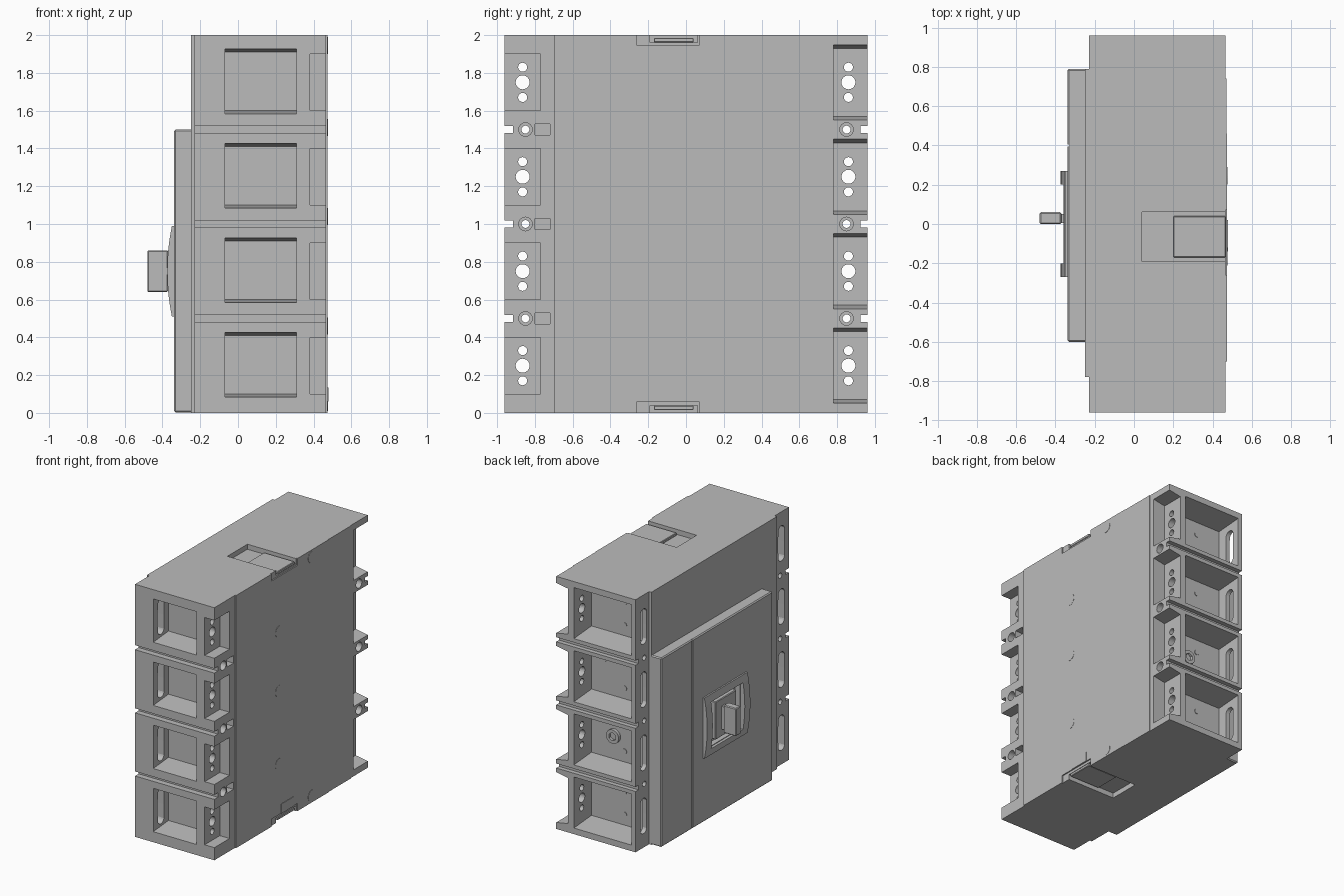
import bpy, bmesh, math
from mathutils import Matrix, Vector

old = bpy.data.objects.get("Cube")
if old:
    bpy.data.objects.remove(old, do_unlink=True)

grey = bpy.data.materials.new("housing grey")
grey.use_nodes = True
colour = (0.5, 0.5, 0.5, 1)
grey.diffuse_color = colour
grey.node_tree.nodes["Principled BSDF"].inputs["Base Color"].default_value = colour

POLES = [0.25 + 0.5 * i for i in range(4)]
GAPS = [0.5, 1.0, 1.5]


def box(bm, x, y, z, axis=None, high=False, shrink=0.0):
    """Box from ranges; optionally one end along an axis is narrowed in z."""
    lo, hi = Vector((x[0], y[0], z[0])), Vector((x[1], y[1], z[1]))
    mid, size = (lo + hi) / 2, hi - lo
    verts = bmesh.ops.create_cube(bm, size=1)["verts"]
    for v in verts:
        v.co = Vector([mid[i] + v.co[i] * size[i] for i in range(3)])
        if axis is not None and (v.co[axis] > mid[axis]) == high:
            v.co.z += shrink if v.co.z < mid.z else -shrink


def rod(bm, axis, x, y, z, r, length, stretch=0.0, sides=24):
    """Cylinder along x or y, stretched along z into a slot if wanted."""
    turn = Matrix.Rotation(math.pi / 2, 4, "Y" if axis == "x" else "X")
    verts = bmesh.ops.create_cone(bm, cap_ends=True, segments=sides, radius1=r,
                                  radius2=r, depth=length, matrix=turn)["verts"]
    for v in verts:
        if abs(v.co.z) > 1e-4:
            v.co.z += math.copysign(stretch, v.co.z)
        v.co += Vector((x, y, z))


def finish(name, bm, bevel=0.0):
    bmesh.ops.recalc_face_normals(bm, faces=bm.faces)
    mesh = bpy.data.meshes.new(name)
    bm.to_mesh(mesh)
    bm.free()
    mesh.materials.append(grey)
    ob = bpy.data.objects.new(name, mesh)
    bpy.context.collection.objects.link(ob)
    if bevel:
        mod = ob.modifiers.new("edge", "BEVEL")
        mod.width, mod.segments = bevel, 1
    return ob


def block(name, x, y, z, bevel=0.0):
    bm = bmesh.new()
    box(bm, x, y, z)
    return finish(name, bm, bevel)


def cut(ob, bm):
    """Subtract the shapes in bm from ob and bake the result."""
    cutter = finish("cutter", bm)
    cutter.hide_render = True
    mod = ob.modifiers.new("cut", "BOOLEAN")
    mod.operation, mod.solver, mod.object = "DIFFERENCE", "EXACT", cutter
    graph = bpy.context.evaluated_depsgraph_get()
    graph.update()
    mesh = bpy.data.meshes.new_from_object(ob.evaluated_get(graph))
    ob.modifiers.clear()
    ob.data = mesh
    bpy.data.objects.remove(cutter, do_unlink=True)


# Main housing
body = block("housing", (-0.23, 0.465), (-0.96, 0.96), (0, 2))

# Terminal pockets at both ends
bm = bmesh.new()
for c in POLES:
    box(bm, (-0.07, 0.31), (-1, -0.77), (c - 0.17, c + 0.18), 1, True, 0.02)
    box(bm, (-0.195, 0.31), (0.74, 1), (c - 0.205, c + 0.205), 1, False, 0.02)
cut(body, bm)

# Recesses in the rear behind the terminal plates
bm = bmesh.new()
for c in POLES:
    box(bm, (0.38, 0.6), (-1, -0.77), (c - 0.15, c + 0.15))
    box(bm, (0.36, 0.5), (0.78, 1), (c - 0.205, c + 0.205), 0, False, 0.025)
cut(body, bm)

# Terminal holes in the plates and oval access slots in the opposite wall
bm = bmesh.new()
for c in POLES:
    for y, mid, length in ((-0.865, -0.15, 0.24), (0.86, -0.22, 0.14)):
        rod(bm, "x", mid, y, c, 0.04, length, 0.1)
        rod(bm, "x", 0.35, y, c, 0.037, 0.16)
        for dz in (-0.08, 0.08):
            rod(bm, "x", 0.35, y, c + dz, 0.024, 0.16, sides=16)
cut(body, bm)

# Gaps between poles and mounting holes
bm = bmesh.new()
for g in GAPS:
    box(bm, (-0.4, 0.6), (-1, -0.915), (g - 0.018, g + 0.018))
    box(bm, (-0.4, 0.6), (0.925, 1), (g - 0.018, g + 0.018))
    for y in (-0.85, 0.85):
        rod(bm, "x", 0.1, y, g, 0.021, 1.0, sides=16)
cut(body, bm)
bm = bmesh.new()
for g in GAPS:
    for y in (-0.85, 0.85):
        rod(bm, "x", 0.47, y, g, 0.036, 0.12)
    box(bm, (0.4, 0.6), (-0.8, -0.72), (g - 0.03, g + 0.03))
cut(body, bm)

# Rail clip channels in top and bottom
bm = bmesh.new()
for z in ((1.96, 2.1), (-0.1, 0.04)):
    box(bm, (0.04, 0.6), (-0.19, 0.06), z)
cut(body, bm)

# Rear panel, with the channel notches
panel = block("rear_panel", (0.46, 0.474), (-0.70, 0.46), (0.0, 2.0))
bm = bmesh.new()
for z in ((1.945, 2.1), (-0.1, 0.06)):
    box(bm, (0.4, 0.6), (-0.26, 0.07), z)
cut(panel, bm)
block("rear_edge_strip", (0.46, 0.47), (0.46, 0.74), (0.0, 2.0))

# Clips in the channels
for label, z in (("upper", (1.962, 1.985)), ("lower", (0.015, 0.038))):
    block(label + "_clip", (0.2, 0.468), (-0.17, 0.04), z, 0.004)
block("lower_clip_tab", (0.46, 0.478), (-0.14, 0.02), (0.06, 0.135))

# Round plugs on the rear panel
for i, (y, z) in enumerate(((-0.165, 1.51), (-0.165, 1.04), (-0.165, 0.46),
                            (0.245, 1.945), (0.245, 0.055))):
    bm = bmesh.new()
    rod(bm, "x", 0.473, y, z, 0.045, 0.006)
    finish("rear_plug_%d" % (i + 1), bm)

# Terminal screw and dimples inside the upper-end pockets
for i, c in enumerate(POLES):
    for j, (x, dz) in enumerate(((0.02, 0.08), (0.2, 0.08), (0.02, -0.1))):
        bm = bmesh.new()
        rod(bm, "y", x, 0.741, c + dz, 0.02, 0.006, sides=16)
        finish("pocket_dimple_%d_%d" % (i + 1, j + 1), bm)
bm = bmesh.new()
rod(bm, "y", 0.11, 0.75, 0.75, 0.055, 0.03)
screw = finish("terminal_screw", bm)
bm = bmesh.new()
rod(bm, "y", 0.11, 0.77, 0.75, 0.032, 0.05, sides=6)
cut(screw, bm)

# Face plate and raised operating cover
block("face_plate", (-0.25, -0.22), (-0.78, 0.79), (0, 2))
cover = block("operating_cover", (-0.338, -0.24), (-0.60, 0.79), (0.002, 1.5), 0.008)
bm = bmesh.new()
box(bm, (-0.4, -0.328), (0.395, 0.405), (-0.1, 1.6))
box(bm, (-0.4, -0.295), (-0.19, 0.19), (0.57, 0.93))
cut(cover, bm)

# Bowed bezel around the toggle
bm = bmesh.new()
profile = [(-0.33, 0.51)]
for i in range(9):
    t = i / 4 - 1
    profile.append((-0.375 + 0.025 * t * t, 0.75 + 0.24 * t))
profile.append((-0.33, 0.99))
ring = [bm.verts.new((x, -0.27, z)) for x, z in profile]
face = bm.faces.new(ring)
ext = bmesh.ops.extrude_face_region(bm, geom=[face])["geom"]
for v in ext:
    if isinstance(v, bmesh.types.BMVert):
        v.co.y = 0.27
bezel = finish("toggle_bezel", bm)
bm = bmesh.new()
box(bm, (-0.5, -0.2), (-0.2, 0.2), (0.565, 0.935))
cut(bezel, bm)

# Toggle slide and lever
block("toggle_slide", (-0.345, -0.28), (-0.14, 0.12), (0.6, 0.9), 0.005)
block("toggle_neck", (-0.44, -0.3), (0.005, 0.05), (0.66, 0.84))
block("toggle_lever", (-0.48, -0.37), (0.0, 0.06), (0.64, 0.86), 0.006)
